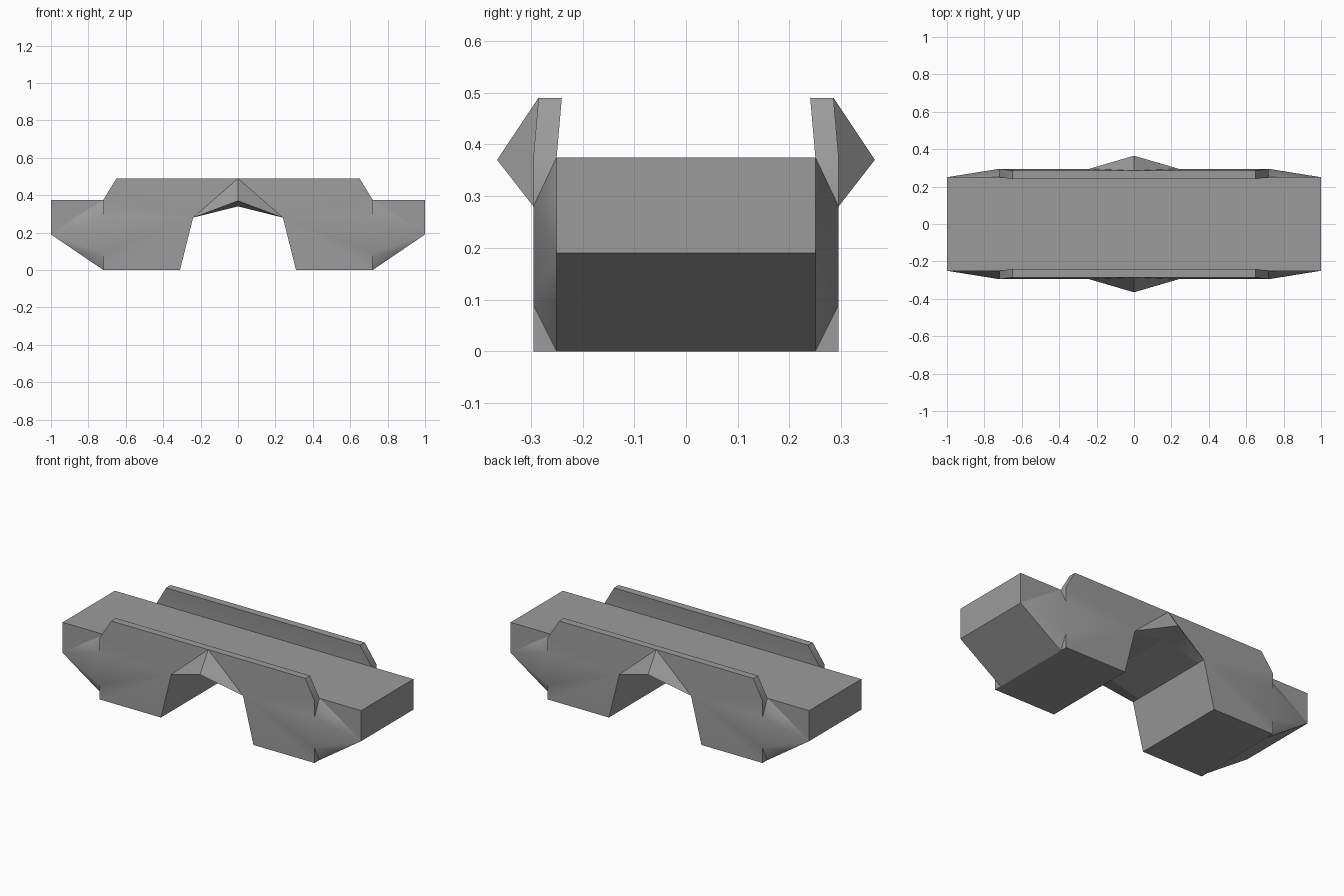
import bpy
import bmesh
import math

default = bpy.data.objects.get("Cube")
if default:
    bpy.data.objects.remove(default, do_unlink=True)

GREY = (0.33, 0.33, 0.33, 1)
stone = bpy.data.materials.new("stone grey")
stone.use_nodes = True
stone.diffuse_color = GREY
bsdf = next(n for n in stone.node_tree.nodes if n.type == "BSDF_PRINCIPLED")
bsdf.inputs["Base Color"].default_value = GREY


def finish(name, bm, angle):
    bmesh.ops.remove_doubles(bm, verts=bm.verts, dist=0.0005)
    bmesh.ops.recalc_face_normals(bm, faces=bm.faces)
    mesh = bpy.data.meshes.new(name)
    bm.to_mesh(mesh)
    bm.free()
    mesh.materials.append(stone)
    obj = bpy.data.objects.new(name, mesh)
    bpy.context.collection.objects.link(obj)
    bpy.ops.object.select_all(action="DESELECT")
    obj.select_set(True)
    bpy.context.view_layer.objects.active = obj
    bpy.ops.object.shade_smooth_by_angle(angle=math.radians(angle))
    return obj


# Deck and piers: half profile mirrored, then extruded across the width
INNER, OUTER = -0.25, -0.295
half = [(1, 0.375), (1, 0.19), (0.86, 0.095), (0.72, 0), (0.31, 0), (0.24, 0.28)]
profile = half + [(0, 0.34)] + [(-x, z) for x, z in reversed(half)]
bm = bmesh.new()
face = bm.faces.new([bm.verts.new((x, INNER, z)) for x, z in profile])
grown = bmesh.ops.extrude_face_region(bm, geom=[face])["geom"]
moved = [g for g in grown if isinstance(g, bmesh.types.BMVert)]
bmesh.ops.translate(bm, verts=moved, vec=(0, -2 * INNER, 0))
finish("deck_and_piers", bm, 20)

# Corner points of half a side wall
P = {
    "foot": (0.31, OUTER, 0), "heel": (0.72, OUTER, 0),
    "low": (0.72, OUTER, 0.09), "mid": (0.72, OUTER, 0.28),
    "shoulder": (0.72, OUTER, 0.375), "top": (0.65, -0.285, 0.49),
    "crown": (0, -0.285, 0.49), "spring": (0.24, OUTER, 0.28),
    "apex": (0, -0.365, 0.37),
    "foot_in": (0.31, INNER, 0), "heel_in": (0.72, INNER, 0),
    "shoulder_in": (0.72, INNER, 0.375), "top_in": (0.65, -0.24, 0.49),
    "crown_in": (0, -0.24, 0.49), "deck_mid": (0, INNER, 0.375),
    "spring_in": (0.24, INNER, 0.28), "arch_in": (0, INNER, 0.34),
    "wing_top": (0.84, INNER, 0.30), "wing_tip": (1, INNER, 0.19),
    "wing_low": (0.86, INNER, 0.095),
}
FACES = [
    # outer face and pointed keystone
    "foot heel low mid spring", "spring mid shoulder",
    "spring shoulder top crown", "spring crown apex",
    # arch underside, pier side and base
    "spring apex arch_in spring_in", "foot spring spring_in foot_in",
    "foot foot_in heel_in heel",
    # parapet end, top and inner face
    "mid shoulder_in shoulder", "shoulder shoulder_in top_in top",
    "top top_in crown_in crown", "top_in shoulder_in deck_mid crown_in",
    # tapered wing
    "mid wing_top shoulder_in", "mid wing_tip wing_top", "mid low wing_tip",
    "low wing_low wing_tip", "low heel_in wing_low", "heel heel_in low",
    # joint with the deck
    "deck_mid shoulder_in wing_top wing_tip wing_low heel_in foot_in spring_in arch_in",
]

# Side walls: each half mirrored about the middle of the span
for name, sy in (("front_side_wall", 1), ("back_side_wall", -1)):
    bm = bmesh.new()
    for sx in (1, -1):
        verts = {k: bm.verts.new((x * sx, y * sy, z)) for k, (x, y, z) in P.items()}
        for names in FACES:
            bm.faces.new([verts[n] for n in names.split()])
    finish(name, bm, 38)
